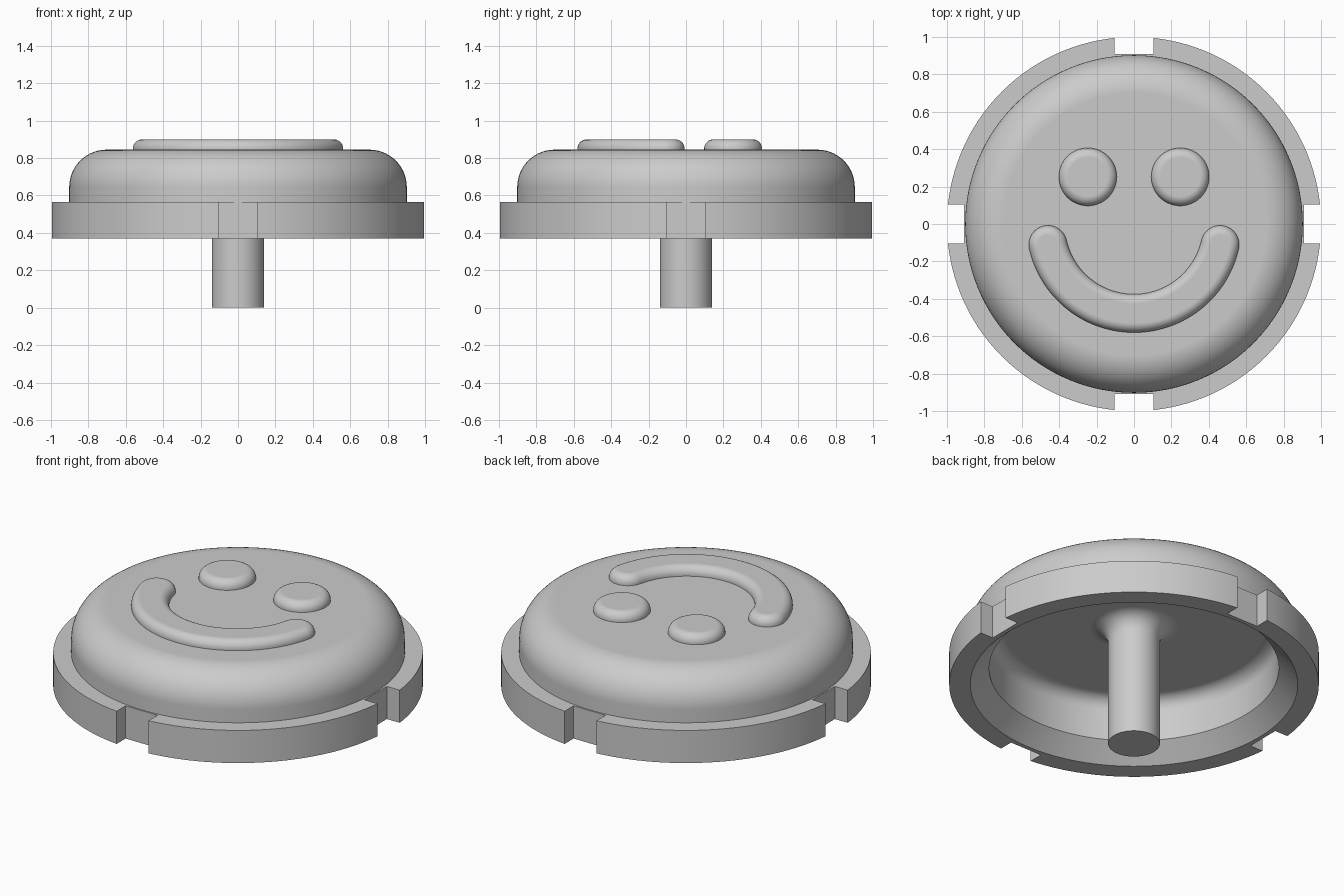
import bpy
import bmesh
from math import sin, cos, pi, radians, hypot, atan2

if "Cube" in bpy.data.objects:
    bpy.data.objects.remove(bpy.data.objects["Cube"], do_unlink=True)

# Single plain grey finish
grey = bpy.data.materials.new("plain_grey")
grey.use_nodes = True
colour = (0.6, 0.6, 0.6, 1)
grey.diffuse_color = colour
grey.node_tree.nodes["Principled BSDF"].inputs["Base Color"].default_value = colour


def arc(cx, cy, r, start, end, steps):
    """Points along an arc, angles in degrees."""
    angles = [radians(start + (end - start) * i / steps) for i in range(steps + 1)]
    return [(cx + r * cos(a), cy + r * sin(a)) for a in angles]


def loft(name, rings):
    """Join matching closed rings with quads and cap both ends."""
    bm = bmesh.new()
    loops = [[bm.verts.new(p) for p in ring] for ring in rings]
    n = len(loops[0])
    for low, high in zip(loops, loops[1:]):
        for i in range(n):
            j = (i + 1) % n
            bm.faces.new((low[i], low[j], high[j], high[i]))
    bm.faces.new(loops[0][::-1])
    bm.faces.new(loops[-1])
    bmesh.ops.recalc_face_normals(bm, faces=bm.faces)
    mesh = bpy.data.meshes.new(name)
    bm.to_mesh(mesh)
    bm.free()
    obj = bpy.data.objects.new(name, mesh)
    bpy.context.collection.objects.link(obj)
    mesh.materials.append(grey)
    return obj


def lathe(name, profile, centre=(0, 0), segments=128):
    """Revolve a radius/height profile around a vertical axis."""
    turn = [2 * pi * i / segments for i in range(segments)]
    return loft(name, [[(centre[0] + r * cos(a), centre[1] + r * sin(a), z)
                        for a in turn] for r, z in profile])


def select_only(obj):
    bpy.ops.object.select_all(action="DESELECT")
    obj.select_set(True)
    bpy.context.view_layer.objects.active = obj


def smooth(obj):
    select_only(obj)
    bpy.ops.object.shade_smooth_by_angle(angle=radians(30))
    normals = obj.modifiers.new("even_shading", "WEIGHTED_NORMAL")
    normals.keep_sharp = True


# Hollow cap with flange and central post, as one revolved shell
rim_low, rim_high, top = 0.37, 0.565, 0.845
profile = [(0.14, 0)]
profile += arc(0.24, 0.625, 0.10, 180, 90, 8)       # post blends into ceiling
profile += arc(0.704, 0.645, 0.08, 90, 0, 8)        # ceiling into inner wall
profile += [(0.784, 0.47), (0.886, rim_low)]        # flared mouth of the shell
profile += [(1, rim_low), (1, rim_high), (0.9025, rim_high)]
profile += arc(0.7025, 0.645, 0.20, 0, 90, 14)      # rounded shoulder
cap = lathe("cap_with_post", profile)

# Four notches cut through the flange
for i in range(4):
    bpy.ops.mesh.primitive_cube_add(size=1)
    cutter = bpy.context.object
    cutter.name = "notch_cutter"
    cutter.scale = (0.2, 0.21, 0.5)
    a = i * pi / 2
    cutter.location = (1.01 * cos(a), 1.01 * sin(a), 0.47)
    cutter.rotation_euler.z = a
    cutter.hide_render = True
    select_only(cap)
    cut = cap.modifiers.new("notch", "BOOLEAN")
    cut.operation = "DIFFERENCE"
    cut.solver = "EXACT"
    cut.object = cutter
    bpy.ops.object.modifier_apply(modifier=cut.name)
    bpy.data.objects.remove(cutter, do_unlink=True)
smooth(cap)

# Rounded edge shared by the raised features: (inset, height)
round_over = 0.05
edge = [(0, top - 0.02)] + [(round_over - x, z) for x, z in
                           arc(0, top + 0.005, round_over, 0, 90, 8)]

# Eyes
for side, x in (("left", 0.247), ("right", -0.247)):
    smooth(lathe(side + "_eye", [(0.155 - d, z) for d, z in edge], (x, 0.252), 64))

# Smile: a curved bar with round ends
bend, centre_y, half_width = 0.4717, -0.006, 0.1025
tip_x, tip_y = 0.46, -0.11
tilt = atan2(centre_y - tip_y, tip_x) * 180 / pi


def smile_outline(w, z):
    path = arc(0, centre_y, bend + w, 180 + tilt, 360 - tilt, 64)
    path += arc(tip_x, tip_y, w, -tilt, 180 - tilt, 24)[1:-1]
    path += arc(0, centre_y, bend - w, 360 - tilt, 180 + tilt, 64)
    path += arc(-tip_x, tip_y, w, tilt, 180 + tilt, 24)[1:-1]
    return [(x, y, z) for x, y in path]


smooth(loft("smile", [smile_outline(half_width - d, z) for d, z in edge]))
